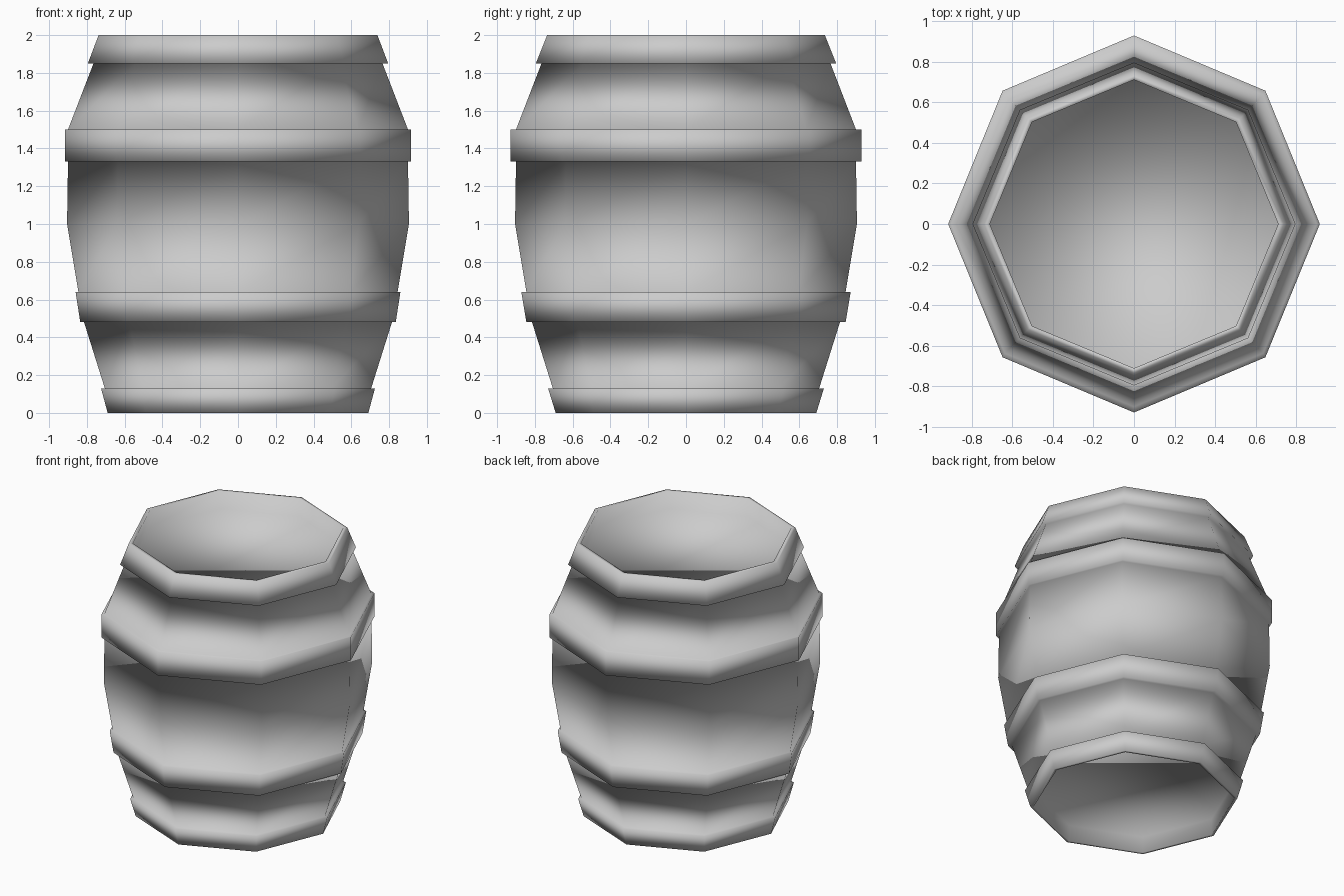
import bpy, bmesh
from math import cos, sin, pi

if "Cube" in bpy.data.objects:
    bpy.data.objects.remove(bpy.data.objects["Cube"])

SIDES = 8


def ring(bm, rx, ry, z):
    return [bm.verts.new((rx * cos(2 * pi * i / SIDES), ry * sin(2 * pi * i / SIDES), z))
            for i in range(SIDES)]


# Barrel profile, bottom recess to top recess: (x radius, y radius, height)
profile = [
    (0.67, 0.67, 0.12), (0.67, 0.67, 0.00),       # recessed bottom
    (0.69, 0.69, 0.00), (0.725, 0.73, 0.13),      # bottom hoop
    (0.705, 0.705, 0.13), (0.815, 0.815, 0.48),   # lower staves
    (0.835, 0.845, 0.48), (0.86, 0.872, 0.64),    # lower hoop
    (0.845, 0.845, 0.64), (0.905, 0.905, 1.00), (0.90, 0.90, 1.33),  # belly
    (0.915, 0.928, 1.33), (0.915, 0.928, 1.50),   # upper hoop
    (0.90, 0.90, 1.50), (0.765, 0.765, 1.85),     # upper staves
    (0.795, 0.795, 1.85), (0.738, 0.735, 2.00),   # top hoop
    (0.71, 0.71, 2.00), (0.71, 0.71, 1.87),       # rim and recessed lid
]
bm = bmesh.new()
rings = [ring(bm, *p) for p in profile]
for a, b in zip(rings, rings[1:]):
    for i in range(SIDES):
        j = (i + 1) % SIDES
        bm.faces.new((a[i], a[j], b[j], b[i]))

# End boards set inside the rims
bm.faces.new(rings[0][::-1])
bm.faces.new(rings[-1])
bm.normal_update()
for f in bm.faces:
    f.smooth = True

mesh = bpy.data.meshes.new("barrel")
bm.to_mesh(mesh)
bm.free()
bpy.context.collection.objects.link(bpy.data.objects.new("barrel", mesh))
